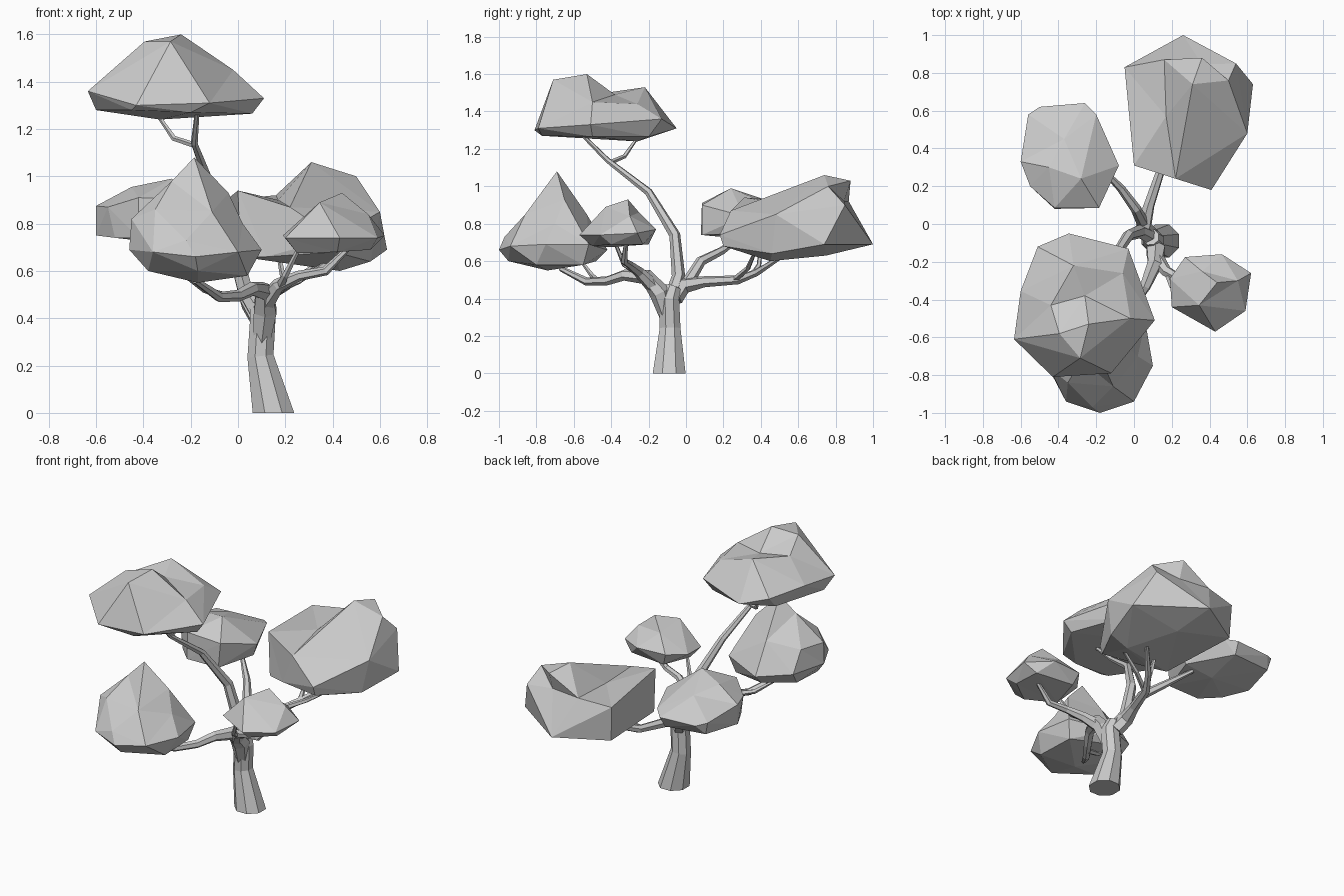
import bpy, bmesh, math
from mathutils import Vector, Quaternion


def add_object(name, bm):
    bmesh.ops.recalc_face_normals(bm, faces=bm.faces[:])
    mesh = bpy.data.meshes.new(name)
    bm.to_mesh(mesh)
    bm.free()
    obj = bpy.data.objects.new(name, mesh)
    bpy.context.collection.objects.link(obj)
    return obj


def clump(name, base, rim, crown, centre_z=None):
    """Faceted leaf mass: corner points are triangulated around their centre."""
    pts = [Vector(p) for p in base + rim + crown]
    lo = Vector([min(p[i] for p in pts) for i in range(3)])
    hi = Vector([max(p[i] for p in pts) for i in range(3)])
    mid, half = (lo + hi) / 2, (hi - lo) / 2
    if centre_z:
        mid.z = centre_z
    bm = bmesh.new()
    pairs = []
    for p in pts:
        d = Vector([(p[i] - mid[i]) / half[i] for i in range(3)]).normalized()
        pairs.append((bm.verts.new(d), p))
    bmesh.ops.convex_hull(bm, input=bm.verts[:])
    for v, p in pairs:
        v.co = p
    add_object(name, bm)


def limb(name, path, sides=6):
    """Tapered tube along (x, y, z, radius) points."""
    bm = bmesh.new()
    pts = [Vector(p[:3]) for p in path]
    n = len(pts)
    q, prev, rings = Quaternion(), Vector((0, 0, 1)), []
    for i, p in enumerate(pts):
        t = (pts[min(i + 1, n - 1)] - pts[max(i - 1, 0)]).normalized()
        if i == 0 and p.z == 0:
            t = Vector((0, 0, 1))
        q = prev.rotation_difference(t) @ q
        prev = t
        ring = []
        for k in range(sides):
            a = 2 * math.pi * (k + 0.5) / sides
            ring.append(bm.verts.new(p + q @ Vector((math.cos(a), math.sin(a), 0)) * path[i][3]))
        rings.append(ring)
    for a, b in zip(rings, rings[1:]):
        for k in range(sides):
            j = (k + 1) % sides
            bm.faces.new((a[k], a[j], b[j], b[k]))
    bm.faces.new(rings[0])
    bm.faces.new(rings[-1])
    add_object(name, bm)


# Trunk
limb("trunk", [(.15, -.09, 0, .095), (.095, -.085, .24, .06), (.105, -.09, .4, .058), (.09, -.07, .46, .045)], 8)

# Main limbs
limb("front_limb", [(.1, -.1, .3, .04), (.115, -.14, .43, .055), (.11, -.21, .515, .042),
                    (.06, -.33, .525, .03), (0, -.42, .495, .025), (-.08, -.53, .49, .022), (-.18, -.67, .56, .014)])
limb("right_limb", [(.12, -.18, .47, .04), (.17, -.25, .54, .03), (.26, -.3, .58, .022),
                    (.37, -.33, .6, .02), (.47, -.32, .7, .011)])
limb("back_limb", [(.09, -.06, .4, .045), (.05, -.01, .47, .045), (.08, .1, .49, .03),
                   (.14, .28, .5, .024), (.21, .38, .54, .02), (.34, .52, .63, .011)])
limb("left_limb", [(.05, 0, .47, .034), (.01, .08, .6, .028), (-.07, .19, .655, .022), (-.19, .31, .74, .012)])
limb("tall_limb", [(.09, -.07, .42, .042), (.03, -.04, .52, .036), (-.03, -.06, .74, .03),
                   (-.12, -.2, .97, .022), (-.185, -.42, 1.14, .015), (-.17, -.58, 1.3, .009)])

# Twigs carrying the leaf masses
twigs = [
    [(-.18, -.4, 1.13, .013), (-.27, -.33, 1.16, .012), (-.34, -.26, 1.26, .008)],
    [(.18, -.26, .54, .02), (.2, -.33, .58, .014), (.26, -.38, .7, .009)],
    [(.19, .36, .53, .018), (.19, .39, .58, .013), (.17, .4, .68, .009)],
    [(.13, .26, .5, .018), (.26, .33, .56, .014), (.4, .37, .65, .009)],
    [(-.04, -.47, .49, .018), (-.14, -.5, .52, .014), (-.25, -.56, .6, .008)],
]
for i, path in enumerate(twigs):
    limb(f"twig_{i + 1}", path, 5)

# Highest leaf mass, with a dip between two humps
clump("top_foliage",
      [(-.33, -.26, 1.24), (-.6, -.55, 1.28), (-.2, -.77, 1.27), (.06, -.5, 1.265),
       (-.05, -.2, 1.265), (-.5, -.2, 1.28), (-.45, -.77, 1.28)],
      [(-.345, -.05, 1.31), (-.03, -.13, 1.36), (.11, -.51, 1.33), (-.12, -.79, 1.31),
       (-.43, -.81, 1.3), (-.635, -.61, 1.36), (-.6, -.355, 1.38), (-.51, -.12, 1.36)],
      [(-.285, -.71, 1.57), (-.395, -.58, 1.57), (-.24, -.53, 1.6), (-.02, -.5, 1.45),
       (-.26, -.38, 1.49), (-.44, -.43, 1.5), (-.32, -.22, 1.53), (-.06, -.26, 1.44)],
      1.34)

# Pointed front leaf mass
clump("front_foliage",
      [(-.17, -.74, .55), (-.38, -.8, .6), (-.17, -.95, .6), (.04, -.8, .58),
       (.03, -.55, .58), (-.2, -.48, .6), (-.37, -.6, .6)],
      [(.1, -.75, .69), (0, -.94, .68), (-.18, -1, .66), (-.36, -.94, .68),
       (-.46, -.75, .69), (-.4, -.52, .69), (-.2, -.42, .66), (.06, -.52, .69)],
      [(-.45, -.76, .82), (-.35, -.84, .86), (-.11, -.86, .85), (.02, -.7, .8), (-.22, -.97, .73),
       (-.04, -.65, .93), (-.2, -.53, .85), (-.4, -.6, .82), (-.28, -.72, .98), (-.185, -.69, 1.08)],
      .7)

# Large back leaf mass with a valley across the top and a hollow at the back
clump("back_foliage",
      [(.01, .31, .66), (-.04, .82, .68), (.26, 1, .69), (.63, .74, .69), (.56, .46, .64),
       (.41, .2, .68), (.12, .28, .66), (.43, .45, .6), (.3, .75, .63)],
      [(.41, .18, .74), (.6, .48, .85), (.54, .85, .9), (.36, .845, .92), (.22, .24, .87)],
      [(0, .31, .94), (-.05, .83, .9), (.16, .87, .92), (.36, .88, 1.03),
       (.31, .74, 1.06), (.5, .76, 1.0), (.17, .57, .9)],
      .68)

# Left leaf mass
clump("left_foliage",
      [(-.42, .08, .74), (-.2, .085, .74), (-.52, .18, .74), (-.6, .33, .75),
       (-.54, .57, .76), (-.27, .6, .75), (-.12, .33, .75), (-.3, .35, .715)],
      [(-.08, .31, .84), (-.2, .58, .84), (-.26, .64, .82), (-.5, .62, .82),
       (-.56, .58, .84), (-.6, .33, .875), (-.55, .2, .87)],
      [(-.42, .085, .91), (-.185, .085, .9), (-.45, .3, .955), (-.28, .24, .99), (-.37, .45, .92)])

# Small right leaf mass
clump("right_foliage",
      [(.25, -.4, .675), (.42, -.5, .68), (.56, -.4, .69), (.55, -.23, .69), (.3, -.2, .69)],
      [(.27, -.175, .77), (.465, -.16, .77), (.62, -.26, .75), (.59, -.46, .74),
       (.43, -.57, .74), (.2, -.44, .74), (.19, -.29, .75)],
      [(.44, -.31, .93), (.345, -.43, .89), (.36, -.25, .86), (.55, -.3, .84)], .74)
